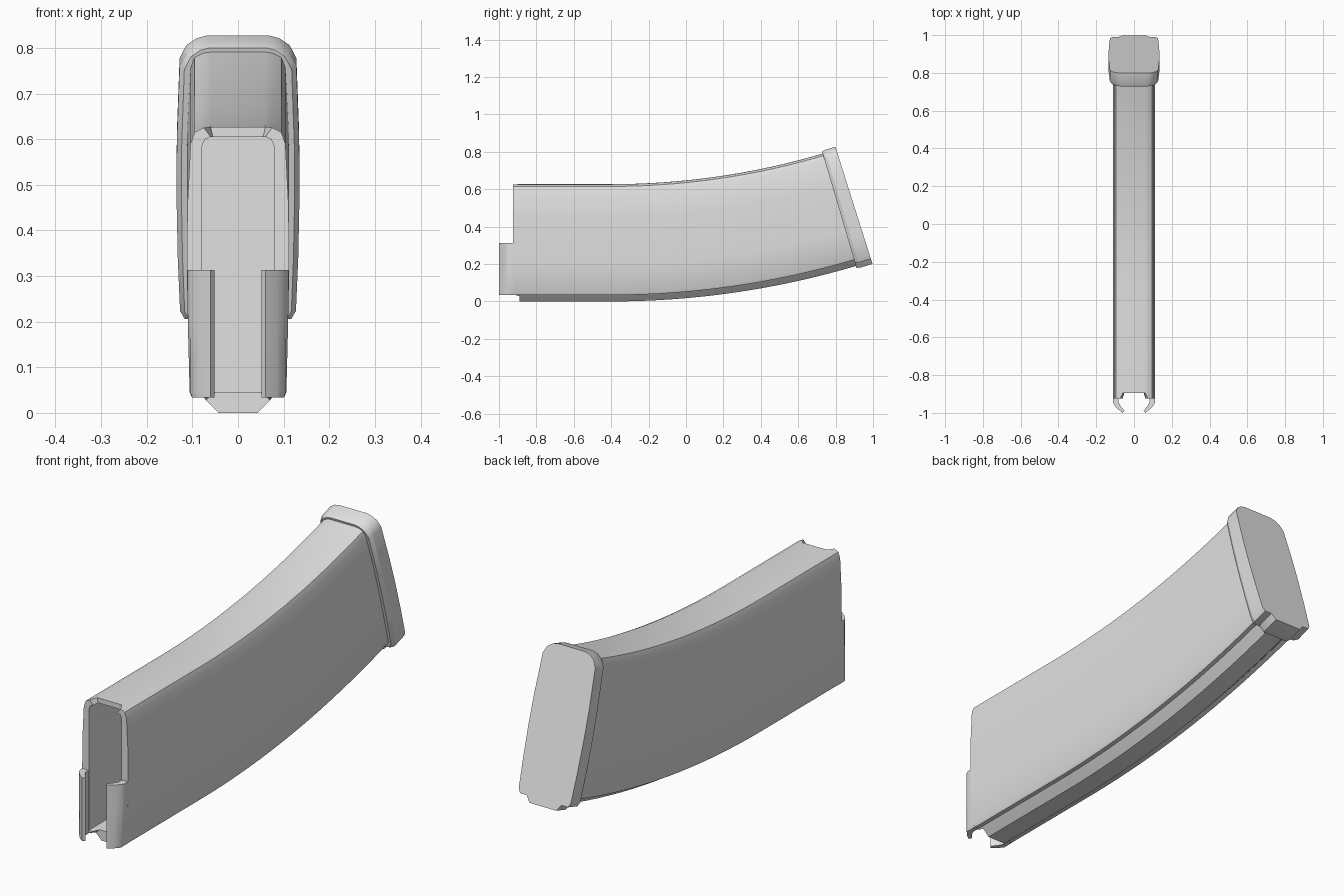
import bpy, bmesh, math

if "Cube" in bpy.data.objects:
    bpy.data.objects.remove(bpy.data.objects["Cube"])

grey = bpy.data.materials.new("plain grey")
grey.diffuse_color = (0.75, 0.75, 0.75, 1)
grey.use_nodes = True
grey.node_tree.nodes["Principled BSDF"].inputs["Base Color"].default_value = grey.diffuse_color

BEND_Y, BEND_Z = -0.4, 4.615   # centre of the curve
END = 0.29                     # angle at which the body ends


def straight(p, y):
    return (p[0], y, p[1])


def curved(p, a):
    r = BEND_Z - p[1]
    return (p[0], BEND_Y + r * math.sin(a), BEND_Z - r * math.cos(a))


def mirrored(half):
    return half + [(-x, z) for x, z in reversed(half)]


def loft(name, rings, angle=30):
    """Skin a list of equal-length rings and close both ends."""
    bm = bmesh.new()
    vs = [[bm.verts.new(c) for c in ring] for ring in rings]
    n = len(rings[0])
    for a, b in zip(vs, vs[1:]):
        for i in range(n):
            j = (i + 1) % n
            bm.faces.new((a[i], a[j], b[j], b[i]))
    bm.faces.new(vs[0])
    bm.faces.new(vs[-1])
    bmesh.ops.recalc_face_normals(bm, faces=bm.faces)
    me = bpy.data.meshes.new(name)
    bm.to_mesh(me)
    bm.free()
    me.materials.append(grey)
    ob = bpy.data.objects.new(name, me)
    bpy.context.collection.objects.link(ob)
    bpy.ops.object.select_all(action='DESELECT')
    ob.select_set(True)
    bpy.context.view_layer.objects.active = ob
    bpy.ops.object.shade_smooth_by_angle(angle=math.radians(angle))
    return ob


# Curved body: outer shell with rear spine, hollow at the open end
outer = mirrored([(0.06, 0.627), (0.075, 0.625), (0.095, 0.615), (0.104, 0.59),
                  (0.111, 0.45), (0.112, 0.31), (0.110, 0.2), (0.106, 0.045),
                  (0.100, 0.034), (0.078, 0.037), (0.070, 0.028), (0.043, 0.0)])
inner = mirrored([(0.055, 0.605), (0.06, 0.605), (0.072, 0.6), (0.079, 0.585),
                  (0.08, 0.45), (0.08, 0.31), (0.08, 0.2), (0.08, 0.06),
                  (0.078, 0.05), (0.06, 0.047), (0.05, 0.046), (0.042, 0.045)])


def mouth_y(p):
    """Front edge, notched at the top middle and at the spine."""
    if p[1] > 0.6 and abs(p[0]) < 0.07:
        return -0.895
    if p[1] < 0.032:
        return -0.89
    return -0.925


front = [mouth_y(p) for p in outer]
STEPS = 16
rings = [[straight(p, -0.6) for p in inner],
         [straight(p, y) for p, y in zip(inner, front)],
         [straight(p, y) for p, y in zip(outer, front)]]
rings += [[curved(p, END * i / STEPS) for p in outer] for i in range(STEPS + 1)]
loft("curved_body", rings)

# Base cap: slab around the curved end, with a softened front rim
cap = mirrored([(0.068, 0.642), (0.09, 0.636), (0.113, 0.62), (0.128, 0.59),
                (0.134, 0.42), (0.135, 0.3), (0.132, 0.15), (0.127, 0.03),
                (0.117, 0.012), (0.085, 0.012), (0.065, -0.015)])
rim = [(x * 0.92, 0.31 + (z - 0.31) * 0.985) for x, z in cap]
loft("base_cap", [[curved(p, 0.2875) for p in rim],
                  [curved(p, 0.2915) for p in cap],
                  [curved(p, 0.3065) for p in cap]])

# Feed lips: two curled plates on the lower half of the mouth
plan = [(0.111, -0.91), (0.111, -0.945), (0.104, -0.96), (0.085, -0.98), (0.06, -1.0),
        (0.051, -0.988), (0.07, -0.965), (0.081, -0.945), (0.082, -0.91)]
for side, label in ((1, "right"), (-1, "left")):
    levels = [(0.034, 0.010), (0.045, 0.005), (0.2, 0.001), (0.313, 0.0)]
    loft("feed_lip_" + label,
         [[(side * (min(x, 0.111 - d)), y, z) for x, y in plan] for z, d in levels], 40)
